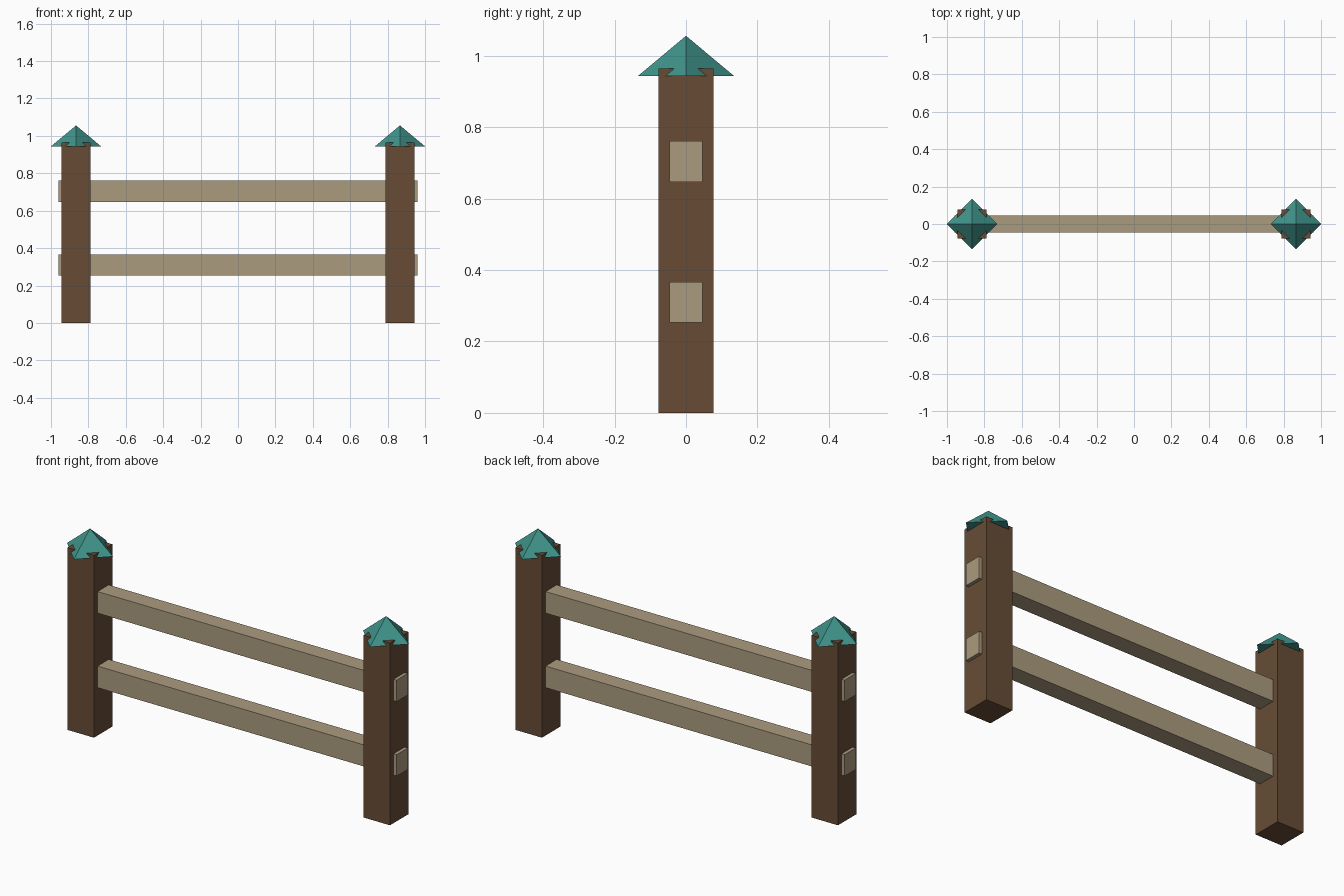
import bpy
import math

if "Cube" in bpy.data.objects:
    bpy.data.objects.remove(bpy.data.objects["Cube"])


def material(name, color):
    m = bpy.data.materials.new(name)
    m.diffuse_color = (*color, 1)
    m.use_nodes = True
    m.node_tree.nodes["Principled BSDF"].inputs["Base Color"].default_value = m.diffuse_color
    return m


POST = material("dark brown wood", (0.137, 0.073, 0.036))
RAIL = material("pale tan wood", (0.41, 0.33, 0.212))
CAP = material("teal paint", (0.051, 0.29, 0.255))


def box(name, center, size, mat):
    bpy.ops.mesh.primitive_cube_add(size=1, location=center)
    ob = bpy.context.object
    ob.name = name
    ob.scale = size
    bpy.ops.object.transform_apply(location=False, rotation=False, scale=True)
    ob.data.materials.append(mat)


# Posts with diamond-turned pyramid caps; post corners poke out of the caps
for side, x in (("left", -0.866), ("right", 0.866)):
    box(f"{side}_post", (x, 0, 0.482), (0.154, 0.154, 0.964), POST)
    bpy.ops.mesh.primitive_cone_add(vertices=4, radius1=0.134, radius2=0,
                                    depth=0.112, location=(x, 0, 1.0))
    cap = bpy.context.object
    cap.name = f"{side}_post_cap"
    cap.data.materials.append(CAP)

# Rails passing through both posts
for name, z in (("lower_rail", 0.31), ("upper_rail", 0.704)):
    box(name, (0, 0, z), (1.922, 0.093, 0.114), RAIL)
